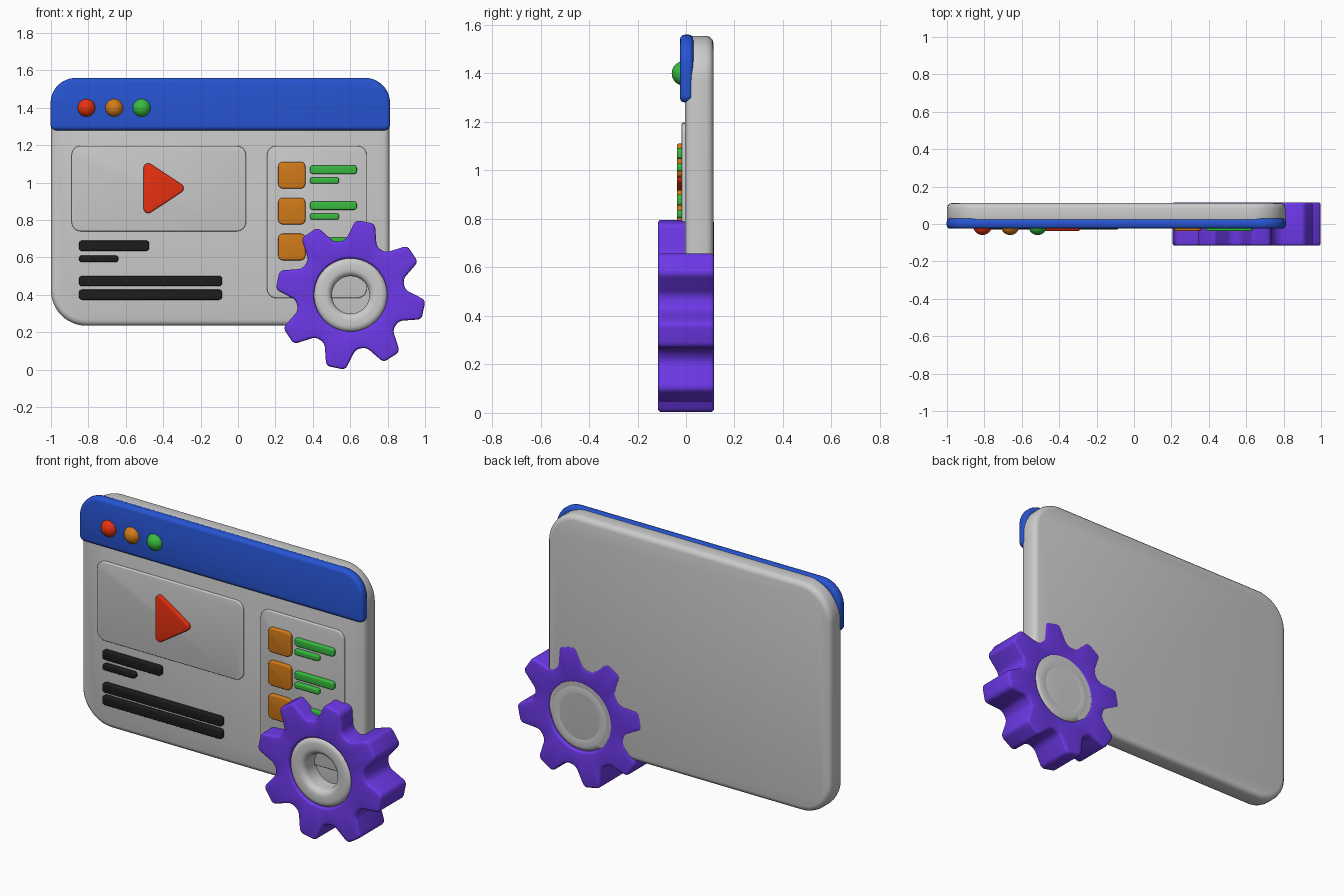
import bpy, bmesh, math
from mathutils import Vector, Matrix

if "Cube" in bpy.data.objects:
    bpy.data.objects.remove(bpy.data.objects["Cube"])

BLUE, RED, ORANGE = (0.02, 0.09, 0.65), (0.8, 0.03, 0.005), (0.65, 0.2, 0.01)
GREEN, BLACK, PURPLE = (0.04, 0.5, 0.05), (0.012, 0.012, 0.012), (0.15, 0.04, 0.8)


def finish(obj, color):
    if color:
        mat = bpy.data.materials.new(obj.name)
        mat.diffuse_color = (*color, 1)
        mat.use_nodes = True
        mat.node_tree.nodes["Principled BSDF"].inputs["Base Color"].default_value = mat.diffuse_color
        obj.data.materials.append(mat)
    bpy.ops.object.select_all(action='DESELECT')
    obj.select_set(True)
    bpy.context.view_layer.objects.active = obj
    bpy.ops.object.shade_smooth_by_angle(angle=math.radians(35))


def rounded(corners, radii, seg=6):
    """Counter-clockwise polygon with filleted corners (convex or concave)."""
    out, n = [], len(corners)
    for i, c in enumerate(corners):
        p = Vector(c)
        a, b = Vector(corners[i - 1]) - p, Vector(corners[(i + 1) % n]) - p
        half = a.angle(b) / 2
        a_len = min(a.length, b.length) * 0.48
        a.normalize()
        b.normalize()
        d = min(radii[i % len(radii)] / math.tan(half), a_len)
        r = d * math.tan(half)
        center = p + (a + b).normalized() * (r / math.sin(half))
        start = p + a * d - center
        turn = math.pi - 2 * half
        if (-a).cross(b) < 0:
            turn = -turn
        for k in range(seg + 1):
            out.append(center + Matrix.Rotation(turn * k / seg, 2) @ start)
    return out


def slab(name, outline, y0, y1, bevel, color=None, hole=None, seg=3):
    """Extrude an x-z outline from y0 (front) to y1, rounding the rims.
    hole = (center, radius) opens a round hole."""
    bm = bmesh.new()
    outer = [bm.verts.new((p.x, y0, p.y)) for p in outline]
    n = len(outer)
    if hole:
        c, r = Vector(hole[0]), hole[1]
        inner = []
        for p in outline:
            q = c + (p - c).normalized() * r
            inner.append(bm.verts.new((q.x, y0, q.y)))
        for i in range(n):
            j = (i + 1) % n
            bm.faces.new((outer[i], outer[j], inner[j], inner[i]))
    else:
        bm.faces.new(outer)
    ext = bmesh.ops.extrude_face_region(bm, geom=bm.faces[:], use_keep_orig=True)
    bmesh.ops.translate(bm, vec=(0, y1 - y0, 0),
                        verts=[g for g in ext['geom'] if isinstance(g, bmesh.types.BMVert)])
    bmesh.ops.recalc_face_normals(bm, faces=bm.faces[:])
    rims = [e for e in bm.edges if len(e.link_faces) == 2
            and e.calc_face_angle(0) > 1.2
            and abs(e.verts[0].co.y - e.verts[1].co.y) < 1e-5]
    bmesh.ops.bevel(bm, geom=rims, offset=bevel, segments=seg, profile=0.5,
                    affect='EDGES', clamp_overlap=False)
    bmesh.ops.recalc_face_normals(bm, faces=bm.faces[:])
    me = bpy.data.meshes.new(name)
    bm.to_mesh(me)
    bm.free()
    obj = bpy.data.objects.new(name, me)
    bpy.context.collection.objects.link(obj)
    finish(obj, color)
    return obj


def box(name, x0, x1, z0, z1, y0, y1, radii, bevel, color=None, seg=6):
    pts = [(x0, z0), (x1, z0), (x1, z1), (x0, z1)]
    return slab(name, rounded(pts, radii, seg), y0, y1, bevel, color)


# Window body and title bar
box("window_body", -1, 0.81, 0.235, 1.555, -0.005, 0.113, [0.19], 0.03, seg=12)
box("title_bar", -1.002, 0.813, 1.28, 1.56, -0.025, 0.03, [0.03, 0.03, 0.19, 0.19], 0.02, BLUE, 12)

# Round window buttons
for x, col, nm in ((-0.81, RED, "red"), (-0.662, ORANGE, "orange"), (-0.515, GREEN, "green")):
    bpy.ops.mesh.primitive_uv_sphere_add(segments=32, ring_count=16, radius=0.05,
                                         location=(x, -0.009, 1.4))
    bpy.context.object.name = nm + "_button"
    finish(bpy.context.object, col)

# Video area with play symbol
box("video_panel", -0.89, 0.043, 0.74, 1.197, -0.018, 0.02, [0.05], 0.005)
slab("play_triangle", rounded([(-0.505, 0.815), (-0.27, 0.97), (-0.505, 1.125)], [0.025]),
     -0.038, 0.01, 0.008, RED)

# Text lines
for i, (x1, z0, z1) in enumerate(((-0.475, 0.635, 0.69), (-0.64, 0.575, 0.611),
                                  (-0.085, 0.447, 0.501), (-0.085, 0.374, 0.428))):
    box(f"text_line_{i + 1}", -0.85, x1, z0, z1, -0.03, 0.01, [0.016], 0.007, BLACK)

# Side list: icon plus two bars per row
box("side_panel", 0.155, 0.688, 0.383, 1.197, -0.018, 0.02, [0.05], 0.005)
for i in range(3):
    z = 1.04 - 0.192 * i
    box(f"list_icon_{i + 1}", 0.215, 0.36, z - 0.071, z + 0.071, -0.038, 0.01, [0.025], 0.008, ORANGE)
    box(f"list_title_{i + 1}", 0.385, 0.635, z + 0.007, z + 0.052, -0.038, 0.01, [0.014], 0.007, GREEN)
    box(f"list_subtitle_{i + 1}", 0.385, 0.54, z - 0.045, z - 0.012, -0.038, 0.01, [0.012], 0.007, GREEN)

# Gear with eight tapered teeth
C = Vector((0.602, 0.4))
corners = []
for k in range(8):
    rot = Matrix.Rotation(math.radians(33.5 + 45 * k), 2)
    for r, w in ((0.28, -0.085), (0.398, -0.052), (0.398, 0.052), (0.28, 0.085)):
        corners.append(C + rot @ Vector((r, w)))
slab("gear", rounded(corners, [0.05, 0.03, 0.03, 0.05]), -0.116, 0.116, 0.014, PURPLE, (C, 0.195))

# Hub ring inside the gear
circle = [C + Vector((math.cos(a), math.sin(a))) * 0.2
          for a in (math.tau * k / 64 for k in range(64))]
slab("gear_hub_ring", circle, -0.116, 0.114, 0.035, None, (C, 0.1), 5)
